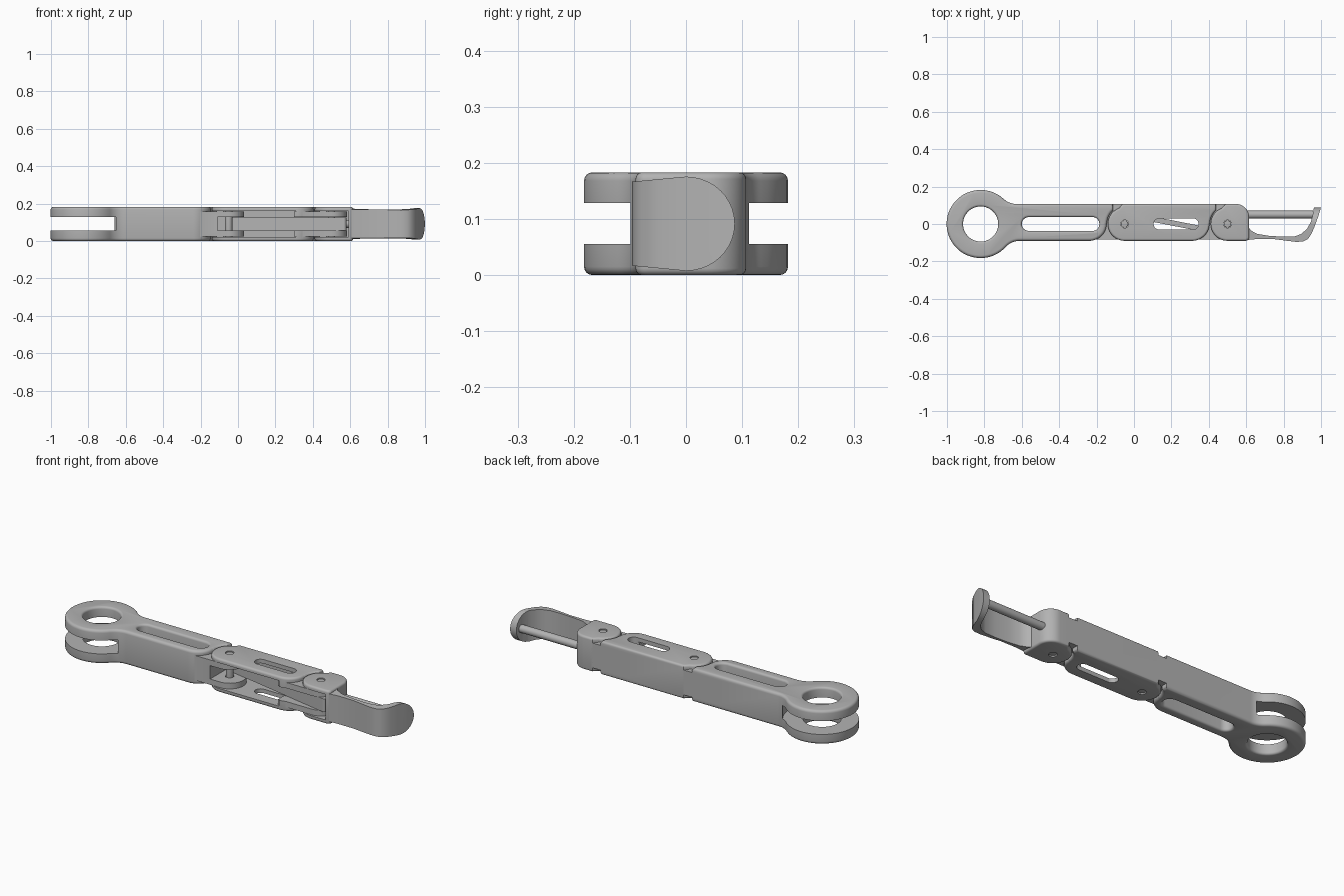
import bpy, bmesh, math
from mathutils import Vector, Matrix

if "Cube" in bpy.data.objects:
    bpy.data.objects.remove(bpy.data.objects["Cube"])

TOP = 0.183                    # full height of the links
MID = TOP / 2
BACK, FRONT = 0.107, -0.09     # side walls of the links
PIN_1, PIN_2 = -0.05, 0.5      # hinge positions along x
EDGE = 0.012                   # rounding of outer edges

grey = bpy.data.materials.new("plain_grey")
grey.use_nodes = True
grey.diffuse_color = (0.45, 0.45, 0.45, 1)
grey.node_tree.nodes["Principled BSDF"].inputs["Base Color"].default_value = grey.diffuse_color


def arc(cx, cy, r, a0, a1, ry=None, n=20):
    ry = ry or r
    angles = [math.radians(a0 + (a1 - a0) * i / n) for i in range(n + 1)]
    return [(cx + r * math.cos(a), cy + ry * math.sin(a)) for a in angles]


def circle(cx, cy, r):
    return arc(cx, cy, r, 0, 360, n=40)[:-1]


def capsule(x0, y0, x1, y1, r):
    a = math.degrees(math.atan2(y1 - y0, x1 - x0))
    return arc(x1, y1, r, a - 90, a + 90, n=12) + arc(x0, y0, r, a + 90, a + 270, n=12)


def rect(x0, y0, x1, y1):
    return [(x0, y0), (x1, y0), (x1, y1), (x0, y1)]


def grow(pts, d):
    """Offset a counter-clockwise outline outwards by d."""
    out = []
    for i, p in enumerate(pts):
        a = (p - pts[i - 1]).normalized()
        b = (pts[(i + 1) % len(pts)] - p).normalized()
        n1, n2 = Vector((a.y, -a.x)), Vector((b.y, -b.x))
        out.append(p + (n1 + n2) * d / max(1 + n1.dot(n2), 0.4))
    return out


def solid(name, outline, z0, z1, edge=0, flare=False, along_x=False):
    """Extrude an outline with rounded rims; flared rims make a cutter."""
    pts = []
    for p in map(Vector, outline):
        if not pts or (p - pts[-1]).length > 1e-4:
            pts.append(p)
    levels = [(0, 0)]
    if edge:
        levels = [(edge * (1 - math.sin(a)), edge * (1 - math.cos(a)))
                  for a in (math.radians(22.5 * k) for k in range(5))]
    if flare:
        levels.insert(0, (edge, -0.02))
    sign = 1 if flare else -1
    layers = [(sign * o, z0 + h) for o, h in levels]
    layers += [(sign * o, z1 - h) for o, h in reversed(levels)]
    bm = bmesh.new()
    rings = [[bm.verts.new((p.x, p.y, z)) for p in grow(pts, o)] for o, z in layers]
    for low, high in zip(rings, rings[1:]):
        for i in range(len(pts)):
            j = (i + 1) % len(pts)
            bm.faces.new((low[i], low[j], high[j], high[i]))
    bm.faces.new(rings[0][::-1])
    bm.faces.new(rings[-1])
    if along_x:
        bm.transform(Matrix(((0, 0, 1, 0), (1, 0, 0, 0), (0, 1, 0, 0), (0, 0, 0, 1))))
    bmesh.ops.recalc_face_normals(bm, faces=bm.faces)
    mesh = bpy.data.meshes.new(name)
    bm.to_mesh(mesh)
    bm.free()
    mesh.materials.append(grey)
    obj = bpy.data.objects.new(name, mesh)
    bpy.context.collection.objects.link(obj)
    return obj


def combine(obj, tool, operation="DIFFERENCE"):
    mod = obj.modifiers.new("shape", "BOOLEAN")
    mod.object, mod.operation, mod.solver = tool, operation, "EXACT"
    bpy.context.view_layer.objects.active = obj
    bpy.ops.object.modifier_apply(modifier=mod.name)
    bpy.data.objects.remove(tool)


def round_start(pin):
    """Rounded hinge end of a link, on its left."""
    return [(pin - 0.01, BACK)] + arc(pin, 0, -FRONT, 110, 270)


def relieved_end(pin):
    """Right end of a link: rounded in front, hollowed behind for the next link."""
    return (arc(pin - 0.19, 0, 0.093, 270, 360, -FRONT)
            + arc(pin, 0, 0.095, 178, 130) + [(pin - 0.061, BACK)])


def lug(pin):
    """Inner hinge tongue that sits between the plates of the next link."""
    pts = arc(pin, 0, 0.083, -90, 60) + [(pin - 0.005, BACK), (pin - 0.2, BACK), (pin - 0.2, -0.083)]
    return solid("lug", pts, 0.024, TOP - 0.024)


def pin_hole(obj, pin):
    combine(obj, solid("cutter", circle(pin, 0, 0.021), -0.1, 0.3))


# Base link with the forked ring
RING_X, RING_R, FILLET = -0.82, 0.182, 0.1


def fillet(side):
    cy = abs(side) + FILLET
    dx = math.sqrt((RING_R + FILLET) ** 2 - cy ** 2)
    return RING_X + dx, math.degrees(math.atan2(cy, dx))


bx, ba = fillet(FRONT)
tx, ta = fillet(BACK)
outline = (arc(RING_X, 0, RING_R, ta, 360 - ba, n=48)
           + arc(bx, FRONT - FILLET, FILLET, 180 - ba, 90, n=10)
           + relieved_end(PIN_1)
           + arc(tx, BACK + FILLET, FILLET, 270, 180 + ta, n=10))
base_link = solid("base_link", outline[1:], 0, TOP, 0.015)
combine(base_link, lug(PIN_1), "UNION")
combine(base_link, solid("cutter", circle(RING_X, 0, 0.094), 0, TOP, 0.012, flare=True))
combine(base_link, solid("cutter", capsule(-0.563, 0, -0.222, 0, 0.037), 0, TOP, 0.012, flare=True))
combine(base_link, solid("cutter", circle(RING_X, 0, 0.195), 0.055, TOP - 0.055))
combine(base_link, solid("cutter", rect(-0.11, -0.3, 0.1, 0.085), 0.055, TOP - 0.055))
pin_hole(base_link, PIN_1)

# Middle link, a channel open at the front
middle_link = solid("middle_link", round_start(PIN_1) + relieved_end(PIN_2), 0, TOP, EDGE)
combine(middle_link, solid("cutter", rect(-0.3, -0.3, 0.31, 0.086), 0.022, TOP - 0.022))
combine(middle_link, lug(PIN_2), "UNION")
combine(middle_link, solid("cutter", rect(0.29, -0.3, 0.7, 0.086), 0.055, TOP - 0.055))
combine(middle_link, solid("cutter", capsule(0.135, 0, 0.315, 0, 0.03), -0.1, 0.3))
pin_hole(middle_link, PIN_1)
pin_hole(middle_link, PIN_2)

# End link
end_outline = (round_start(PIN_2) + arc(0.595, FRONT + 0.02, 0.02, 270, 360, n=6)
               + arc(0.545, BACK - 0.07, 0.07, 0, 90, n=12))
end_link = solid("end_link", end_outline, 0, TOP, EDGE)
combine(end_link, solid("cutter", rect(0.3, -0.3, 0.59, 0.086), 0.022, TOP - 0.022))
pin_hole(end_link, PIN_2)

# Hooked fingertip, trimmed to a rounded pad
tip_outline = [(0.6, -0.086), (0.66, -0.08), (0.75, -0.081), (0.82, -0.09), (0.87, -0.096),
               (0.905, -0.093), (0.93, -0.08), (0.95, -0.05), (0.965, -0.015), (0.985, 0.04),
               (1.0, 0.09), (0.962, 0.09), (0.955, 0.045), (0.945, 0.01), (0.925, -0.025),
               (0.895, -0.053), (0.86, -0.066), (0.8, -0.068), (0.72, -0.063),
               (0.66, -0.053), (0.625, -0.035), (0.6, 0.0)]
fingertip = solid("fingertip", tip_outline, 0, TOP)
pad = arc(0, MID, 0.087, -90, 90, 0.084) + [(-0.1, 0.166), (-0.1, 0.017)]
combine(fingertip, solid("cutter", pad, 0.5, 1.1, along_x=True), "INTERSECT")

# Rod behind the fingertip, diagonal drive bar and hinge pins
rod = solid("tip_rod", circle(0.05, MID, 0.021), 0.58, 0.958, along_x=True)
drive_bar = solid("drive_bar", capsule(-0.05, 0.055, 0.565, -0.065, 0.014), 0.056, TOP - 0.056)
pins = [solid("hinge_pin", circle(x, 0, 0.0195), 0.004, TOP - 0.004, 0.003) for x in (PIN_1, PIN_2)]

bpy.ops.object.select_all(action="DESELECT")
for obj in [base_link, middle_link, end_link, fingertip, rod, drive_bar] + pins:
    obj.select_set(True)
bpy.context.view_layer.objects.active = base_link
bpy.ops.object.shade_smooth_by_angle(angle=math.radians(32))
